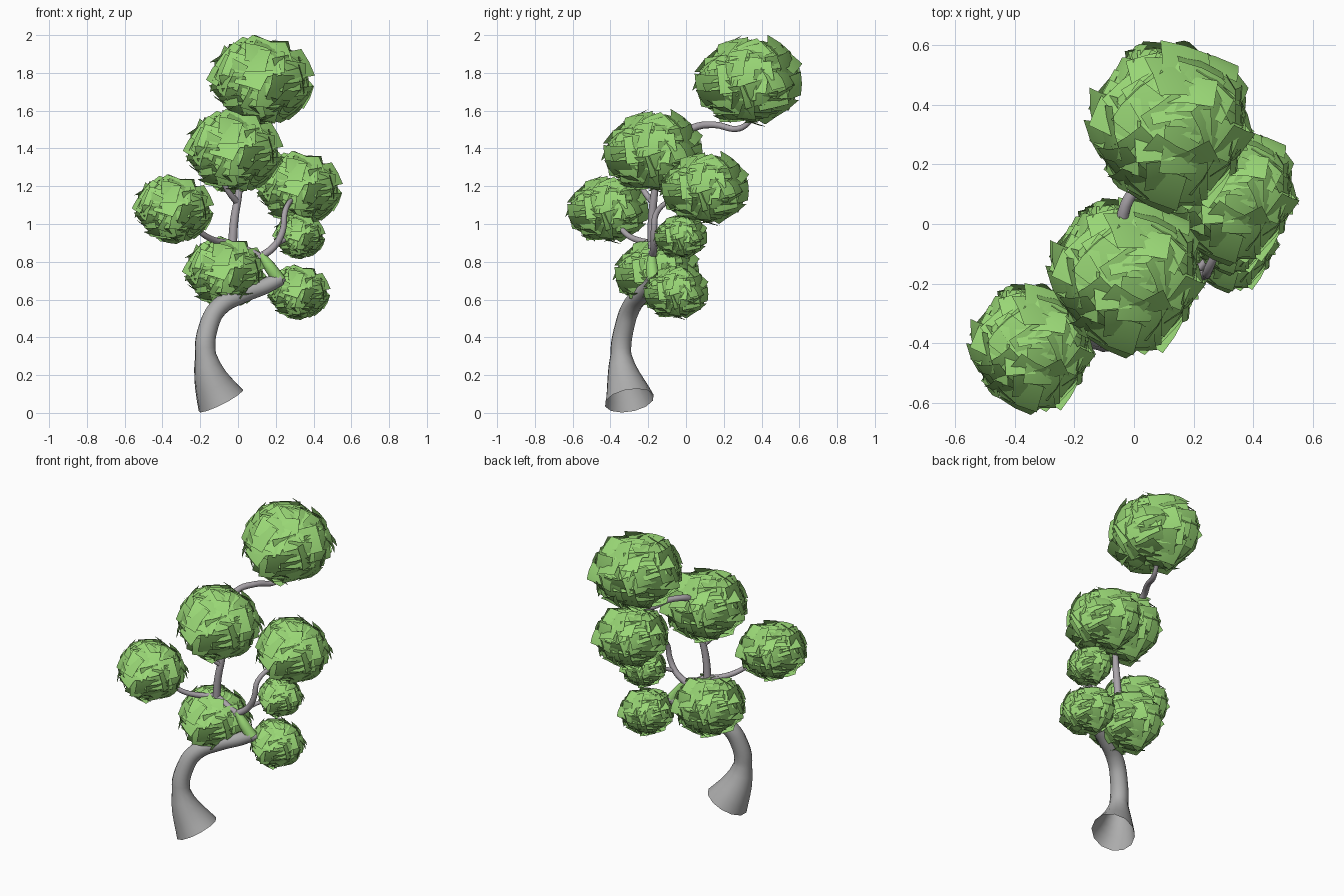
import bpy, bmesh, math, random
from mathutils import Vector, Matrix

random.seed(7)
if "Cube" in bpy.data.objects:
    bpy.data.objects.remove(bpy.data.objects["Cube"], do_unlink=True)


def material(name, rgb):
    m = bpy.data.materials.new(name)
    m.use_nodes = True
    m.diffuse_color = (*rgb, 1)
    m.node_tree.nodes["Principled BSDF"].inputs["Base Color"].default_value = (*rgb, 1)
    return m


bark = material("grey bark", (0.42, 0.42, 0.42))
twig = material("mauve grey bark", (0.40, 0.37, 0.40))
leaf = material("leaf green", (0.32, 0.68, 0.18))


def limb(name, points, mat, start=None):
    """Smooth tapering tube through (x, y, z, radius) points."""
    cu = bpy.data.curves.new(name, "CURVE")
    cu.dimensions = "3D"
    cu.bevel_depth = 1
    cu.bevel_resolution = 4
    cu.resolution_u = 5
    sp = cu.splines.new("BEZIER")
    sp.radius_interpolation = "LINEAR"
    sp.bezier_points.add(len(points) - 1)
    for bp, (x, y, z, r) in zip(sp.bezier_points, points):
        bp.co = (x, y, z)
        bp.radius = r
        bp.handle_left_type = bp.handle_right_type = "AUTO"
    if start:
        bp = sp.bezier_points[0]
        bp.handle_left_type = bp.handle_right_type = "FREE"
        bp.handle_right = bp.co + Vector(start)
        bp.handle_left = bp.co - Vector(start)
    cu.materials.append(mat)
    ob = bpy.data.objects.new(name, cu)
    bpy.context.collection.objects.link(ob)
    bpy.ops.object.select_all(action="DESELECT")
    ob.select_set(True)
    bpy.context.view_layer.objects.active = ob
    bpy.ops.object.convert(target="MESH")
    bpy.ops.object.shade_smooth()


# Trunk with a flared, slanted, open foot
limb("trunk", [(-.09, -.30, .065, .133), (-.172, -.345, .31, .056), (-.155, -.325, .46, .052),
               (-.10, -.29, .56, .05), (.03, -.23, .63, .046), (.14, -.19, .67, .042),
               (.225, -.17, .71, .036)], bark, (-.036, -.013, .071))

# Green upper stem, then bare branches
limb("green_stem", [(.22, -.17, .70, .036), (.17, -.18, .77, .032), (.12, -.18, .84, .02)], leaf)
limb("inner_branch", [(.13, -.18, .82, .02), (.05, -.18, .86, .02), (-.03, -.18, .90, .022)], twig)
limb("main_stem", [(-.03, -.18, .88, .024), (-.02, -.18, 1.02, .022), (0, -.17, 1.14, .02),
                   (.02, -.15, 1.28, .014)], twig)
limb("stem_fork", [(0, -.17, 1.11, .018), (-.05, -.22, 1.17, .015), (-.09, -.25, 1.24, .011)], twig)
limb("front_branch", [(-.03, -.17, .90, .019), (-.11, -.24, .91, .017), (-.19, -.32, .95, .015),
                      (-.28, -.38, 1.04, .011)], twig)
limb("side_branch", [(.11, -.18, .82, .021), (.19, -.17, .88, .019), (.235, -.17, .96, .017),
                     (.25, -.15, 1.07, .015), (.30, -.03, 1.15, .011)], twig)
limb("side_twig", [(.20, -.17, .89, .013), (.26, -.1, .92, .011), (.31, -.04, .93, .009)], twig)
limb("low_twig", [(.21, -.17, .70, .032), (.26, -.12, .68, .022), (.31, -.06, .65, .014)], twig)
limb("back_branch", [(-.03, -.1, 1.42, .022), (-.035, .04, 1.51, .02), (.02, .15, 1.525, .018),
                     (.08, .28, 1.505, .016), (.12, .36, 1.56, .012)], twig)


def foliage_mesh(count=130):
    """Unit ball of overlapping, slightly bent leaf cards."""
    bm = bmesh.new()
    for i in range(count):
        z = 1 - 2 * (i + .5) / count
        a = i * math.pi * (3 - math.sqrt(5))
        s = math.sqrt(1 - z * z)
        n = Vector((s * math.cos(a), s * math.sin(a), z))
        side = Vector((0, 0, 1)).cross(n).normalized()
        up = n.cross(side)
        tilt = (Matrix.Rotation(random.uniform(-.35, .35), 3, side)
                @ Matrix.Rotation(random.uniform(-.35, .35), 3, up)
                @ Matrix.Rotation(random.uniform(-.25, .25), 3, n))
        w, h = random.uniform(.22, .34), random.uniform(.22, .34)
        centre = n * random.uniform(.85, .93)
        grid = [[bm.verts.new(centre + tilt @ (side * u * w + up * v * h
                                               - n * .03 * (u * u + v * v)))
                 for u in (-1, 0, 1)] for v in (-1, 0, 1)]
        for r in range(2):
            for c in range(2):
                bm.faces.new((grid[r][c], grid[r][c + 1], grid[r + 1][c + 1], grid[r + 1][c]))
    for f in bm.faces:
        f.smooth = True
    me = bpy.data.meshes.new("leaf_cards")
    bm.to_mesh(me)
    bm.free()
    me.materials.append(leaf)
    return me


# Leaf clumps: centre and outer radius
clumps = {
    "top_clump": (.125, .335, 1.76, .272),
    "upper_clump": (-.02, -.17, 1.385, .252),
    "left_clump": (.325, .105, 1.19, .222),
    "right_clump": (-.34, -.41, 1.08, .206),
    "small_clump": (.325, -.025, .935, .134),
    "low_clump": (.32, -.05, .64, .164),
    "centre_clump": (-.065, -.15, .745, .215),
}
cards = foliage_mesh()
for name, (x, y, z, r) in clumps.items():
    ob = bpy.data.objects.new(name, cards)
    ob.location = (x, y, z)
    ob.scale = (r, r * 1.03, r * .86)
    ob.rotation_euler = (.1, .15, 0)
    bpy.context.collection.objects.link(ob)
